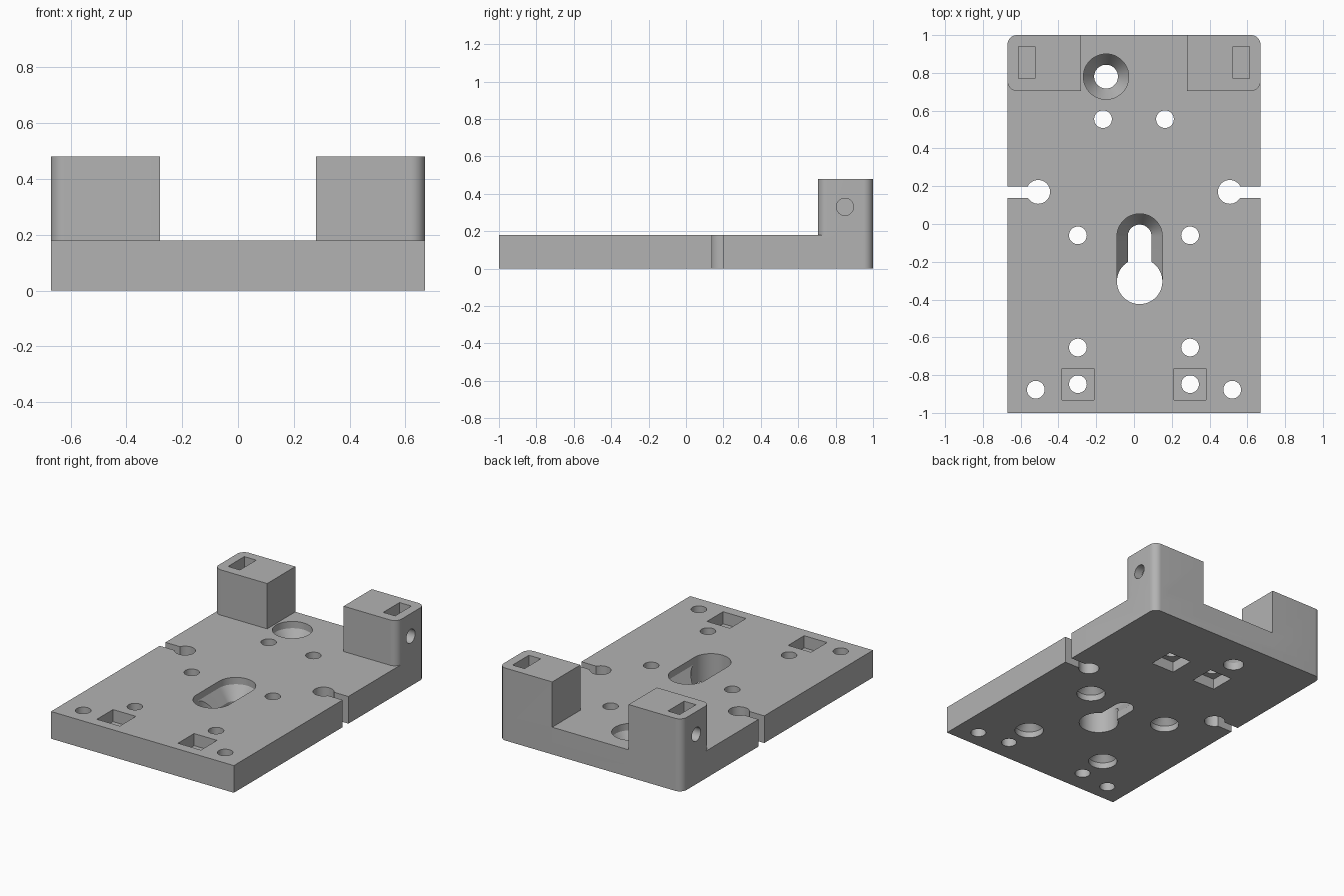
import bpy, bmesh, math

if "Cube" in bpy.data.objects:
    bpy.data.objects.remove(bpy.data.objects["Cube"])

W, T, TOP = 0.67, 0.18, 0.48      # half width, plate thickness, block height
grey = bpy.data.materials.new("plain_grey")
grey.diffuse_color = (0.45, 0.45, 0.45, 1)
grey.use_nodes = True
grey.node_tree.nodes["Principled BSDF"].inputs["Base Color"].default_value = grey.diffuse_color


def loft(name, loops):
    """Closed solid through matching loops of 3D points."""
    bm = bmesh.new()
    rings = [[bm.verts.new(p) for p in lp] for lp in loops]
    n = len(rings[0])
    for a, b in zip(rings, rings[1:]):
        for i in range(n):
            j = (i + 1) % n
            bm.faces.new((a[i], a[j], b[j], b[i]))
    bm.faces.new(rings[0][::-1])
    bm.faces.new(rings[-1])
    bmesh.ops.recalc_face_normals(bm, faces=bm.faces)
    me = bpy.data.meshes.new(name)
    bm.to_mesh(me)
    bm.free()
    me.materials.append(grey)
    ob = bpy.data.objects.new(name, me)
    bpy.context.collection.objects.link(ob)
    return ob


def prism(name, pts, z0, z1):
    return loft(name, [[(x, y, z) for x, y in pts] for z in (z0, z1)])


def rect(x0, x1, y0, y1, radii=(0, 0, 0, 0), seg=10):
    """Rectangle outline with a radius per corner, counter-clockwise from lower left."""
    x0, x1 = sorted((x0, x1))
    pts = []
    for k, (x, y, r) in enumerate(zip((x0, x1, x1, x0), (y0, y0, y1, y1), radii)):
        sx, sy = (1, -1, -1, 1)[k], (1, 1, -1, -1)[k]
        if r == 0:
            pts.append((x, y))
            continue
        for i in range(seg + 1):
            a = math.pi * (1 + k / 2) + math.pi / 2 * i / seg
            pts.append((x + sx * r + r * math.cos(a), y + sy * r + r * math.sin(a)))
    return pts


def lathe(name, x, y, profile, n=48):
    """Stack of circles (radius, z)."""
    return loft(name, [[(x + r * math.cos(2 * math.pi * i / n),
                         y + r * math.sin(2 * math.pi * i / n), z) for i in range(n)]
                       for r, z in profile])


def boolean(body, tool, op):
    m = body.modifiers.new("bool", 'BOOLEAN')
    m.operation, m.object, m.solver = op, tool, 'EXACT'
    bpy.context.view_layer.objects.active = body
    bpy.ops.object.modifier_apply(modifier=m.name)
    bpy.data.objects.remove(tool)


# Base plate with rounded back corners
R = 0.05
body = prism("mounting_plate", rect(-W, W, -1, 1, (0, 0, R, R)), 0, T)

# Two upright blocks at the back
for s in (-1, 1):
    radii = (0, R, R, 0) if s > 0 else (R, 0, 0, R)
    boolean(body, prism("block", rect(s * 0.28, s * W, 0.705, 1, radii), 0.08, TOP), 'UNION')

cutters = []
LO, HI = -0.05, T + 0.05
SCREW = [(0.063, LO), (0.063, 0.05), (0.12, 0.135), (0.12, HI)]

# Countersunk screw hole
cutters.append(lathe("screw_hole", -0.148, 0.78, SCREW))

# Keyhole: countersunk slot plus a wide round entry
kx, k0, k1 = 0.03, -0.304, -0.066
cutters.append(loft("key_slot", [
    [(kx - r, k0, z), (kx + r, k0, z)] +
    [(kx + r * math.cos(math.pi * i / 24), k1 + r * math.sin(math.pi * i / 24), z)
     for i in range(25)] for r, z in SCREW]))
cutters.append(lathe("key_entry", kx, k0, [(0.1203, LO), (0.1203, HI)]))

for s in (-1, 1):
    # Plain through holes
    for x, y in ((0.164, 0.555), (0.297, -0.848), (0.52, -0.877)):
        cutters.append(lathe("hole", s * x, y, [(0.047, LO), (0.047, HI)], 32))
    # Holes countersunk from below
    for y in (-0.06, -0.654):
        cutters.append(lathe("under_hole", s * 0.297, y, [
            (0.088, LO), (0.088, 0.04), (0.047, 0.085), (0.047, HI)], 32))
    # Square nut pockets, two from above and two from below
    q = 0.084
    for x, y, z0, z1 in ((0.297, -0.848, 0.10, HI), (0.164, 0.555, LO, 0.07)):
        cutters.append(prism("nut_pocket", rect(s * x - q, s * x + q, y - q, y + q), z0, z1))
    # Cable slots in the sides
    cutters.append(lathe("side_hole", s * 0.507, 0.17, [(0.063, LO), (0.063, HI)], 40))
    cutters.append(prism("side_slot", rect(s * 0.507, s * 0.75, 0.138, 0.198), LO, HI))
    # Block nut pocket and cross screw hole
    cutters.append(prism("block_pocket", rect(s * 0.525, s * 0.612, 0.77, 0.94), 0.245, 0.55))
    cutters.append(loft("cross_hole", [
        [(s * x, 0.85 + 0.046 * math.cos(math.pi * i / 16),
          0.33 + 0.046 * math.sin(math.pi * i / 16)) for i in range(32)]
        for x in (0.45, 0.75)]))

for c in cutters:
    boolean(body, c, 'DIFFERENCE')

bpy.ops.object.select_all(action='DESELECT')
body.select_set(True)
bpy.context.view_layer.objects.active = body
bpy.ops.object.shade_smooth_by_angle(angle=math.radians(25))
